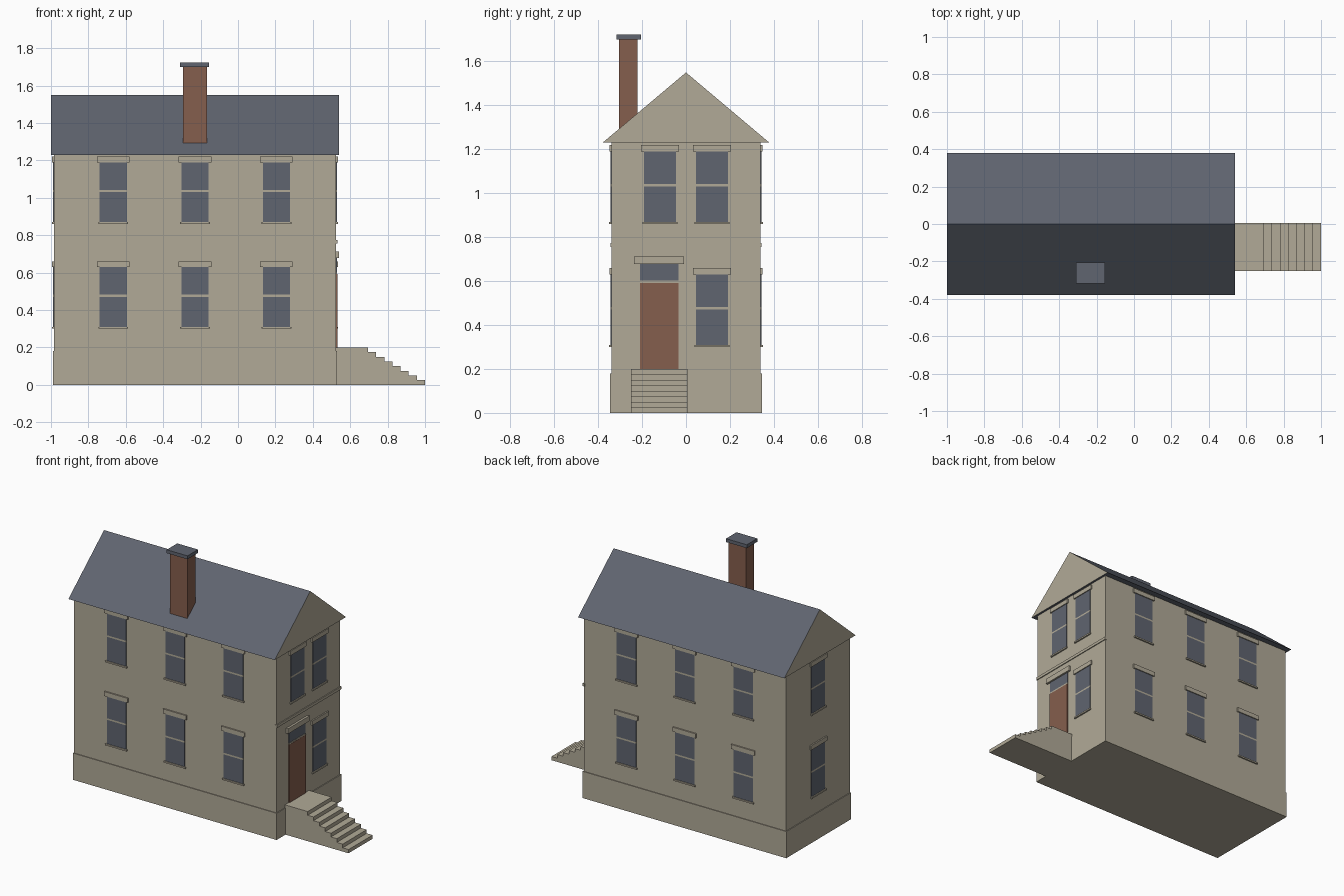
import bpy, bmesh
from mathutils import Vector

if "Cube" in bpy.data.objects:
    bpy.data.objects.remove(bpy.data.objects["Cube"])


def material(name, rgb):
    m = bpy.data.materials.new(name)
    m.use_nodes = True
    m.diffuse_color = (*rgb, 1)
    m.node_tree.nodes["Principled BSDF"].inputs["Base Color"].default_value = (*rgb, 1)
    return m


stone = material("warm stone", (0.44, 0.40, 0.31))
slate = material("slate grey", (0.115, 0.128, 0.16))
brick = material("brick red", (0.235, 0.112, 0.075))


def finish(name, bm, *mats):
    bmesh.ops.recalc_face_normals(bm, faces=bm.faces)
    mesh = bpy.data.meshes.new(name)
    bm.to_mesh(mesh)
    bm.free()
    for m in mats:
        mesh.materials.append(m)
    obj = bpy.data.objects.new(name, mesh)
    bpy.context.collection.objects.link(obj)
    return obj


def boxes(name, mat, bounds):
    """One object made of boxes, each given by two opposite corners."""
    bm = bmesh.new()
    for lo, hi in bounds:
        lo, hi = Vector(lo), Vector(hi)
        for v in bmesh.ops.create_cube(bm, size=1)["verts"]:
            v.co = (lo + hi) / 2 + v.co * (hi - lo)
    return finish(name, bm, mat)


def prism(name, profile, axis, start, end, *mats):
    """Extrude a closed profile along the x or y axis."""
    bm = bmesh.new()
    place = (lambda a, z, d: (d, a, z)) if axis == "x" else (lambda a, z, d: (a, d, z))
    face = bm.faces.new([bm.verts.new(place(a, z, start)) for a, z in profile])
    moved = bmesh.ops.extrude_face_region(bm, geom=[face])["geom"]
    for v in moved:
        if isinstance(v, bmesh.types.BMVert):
            v.co["xy".index(axis)] = end
    return finish(name, bm, *mats)


LEFT, RIGHT, DEPTH, EAVE = -0.985, 0.525, 0.34, 1.23

# Walls and plinth
boxes("walls", stone, [((LEFT, -DEPTH, 0.1), (RIGHT, DEPTH, EAVE + 0.01))])
boxes("plinth", stone, [((LEFT - 0.005, -DEPTH - 0.005, 0), (RIGHT + 0.005, DEPTH + 0.005, 0.18))])

# Roof with stone gable ends
roof = prism("roof", [(-0.38, EAVE), (0.38, EAVE), (0, 1.55)], "x", -1, 0.54, slate, stone)
for f in roof.data.polygons:
    f.material_index = int(abs(f.normal.x) > 0.9)

# Chimney
boxes("chimney", brick, [((-0.295, -0.305, 1.25), (-0.165, -0.22, 1.70))])
boxes("chimney_cap", slate, [((-0.31, -0.317, 1.70), (-0.155, -0.205, 1.723))])


def panel(wall, u, half, z0, z1, out):
    """Bounds of a plate centred at u on a wall, standing out from it."""
    plane, sign = {"front": (-DEPTH, -1), "back": (DEPTH, 1),
                   "left_end": (LEFT, -1), "right_end": (RIGHT, 1)}[wall]
    d0, d1 = sorted((plane - sign * 0.01, plane + sign * out))
    if wall in ("front", "back"):
        return (u - half, d0, z0), (u + half, d1, z1)
    return (d0, u - half, z0), (d1, u + half, z1)


def window(wall, u, z, label):
    name = f"{wall}_window_{label}"
    boxes(name + "_panes", slate, [panel(wall, u, 0.0725, z, z + 0.161, 0.003),
                                   panel(wall, u, 0.0725, z + 0.172, z + 0.32, 0.003)])
    boxes(name + "_trim", stone, [panel(wall, u, 0.0725, z + 0.161, z + 0.172, 0.003),
                                  panel(wall, u, 0.08, z - 0.01, z, 0.01),
                                  panel(wall, u, 0.087, z + 0.32, z + 0.35, 0.009)])


# Windows on both floors
columns = {"front": (-0.667, -0.23, 0.205), "back": (-0.667, -0.23, 0.205),
           "left_end": (0,), "right_end": (-0.118, 0.118)}
for wall, centres in columns.items():
    for floor, z in (("lower", 0.31), ("upper", 0.87)):
        for i, u in enumerate(centres):
            if (wall, floor, i) != ("right_end", "lower", 0):
                window(wall, u, z, f"{floor}_{i + 1}")

# Entrance
DOOR = -0.122
boxes("door", brick, [panel("right_end", DOOR, 0.0875, 0.2, 0.592, 0.006)])
boxes("door_transom", slate, [panel("right_end", DOOR, 0.0875, 0.602, 0.677, 0.003)])
boxes("door_trim", stone, [panel("right_end", DOOR, 0.0875, 0.592, 0.602, 0.005),
                           panel("right_end", DOOR, 0.114, 0.677, 0.712, 0.015)])

# Band between the floors
boxes("floor_band", stone, [panel("right_end", 0, DEPTH + 0.004, 0.755, 0.774, 0.006)])

# Entrance steps
STEPS, RISE, LANDING = 8, 0.025, 0.695
tread = (1 - LANDING) / (STEPS - 1)
profile = [(RIGHT, 0), (RIGHT, STEPS * RISE)]
for k in range(STEPS):
    x, top = LANDING + k * tread, (STEPS - k) * RISE
    profile += [(x, top), (x, top - RISE)]
prism("entrance_steps", profile, "y", -0.25, 0.006, stone)
